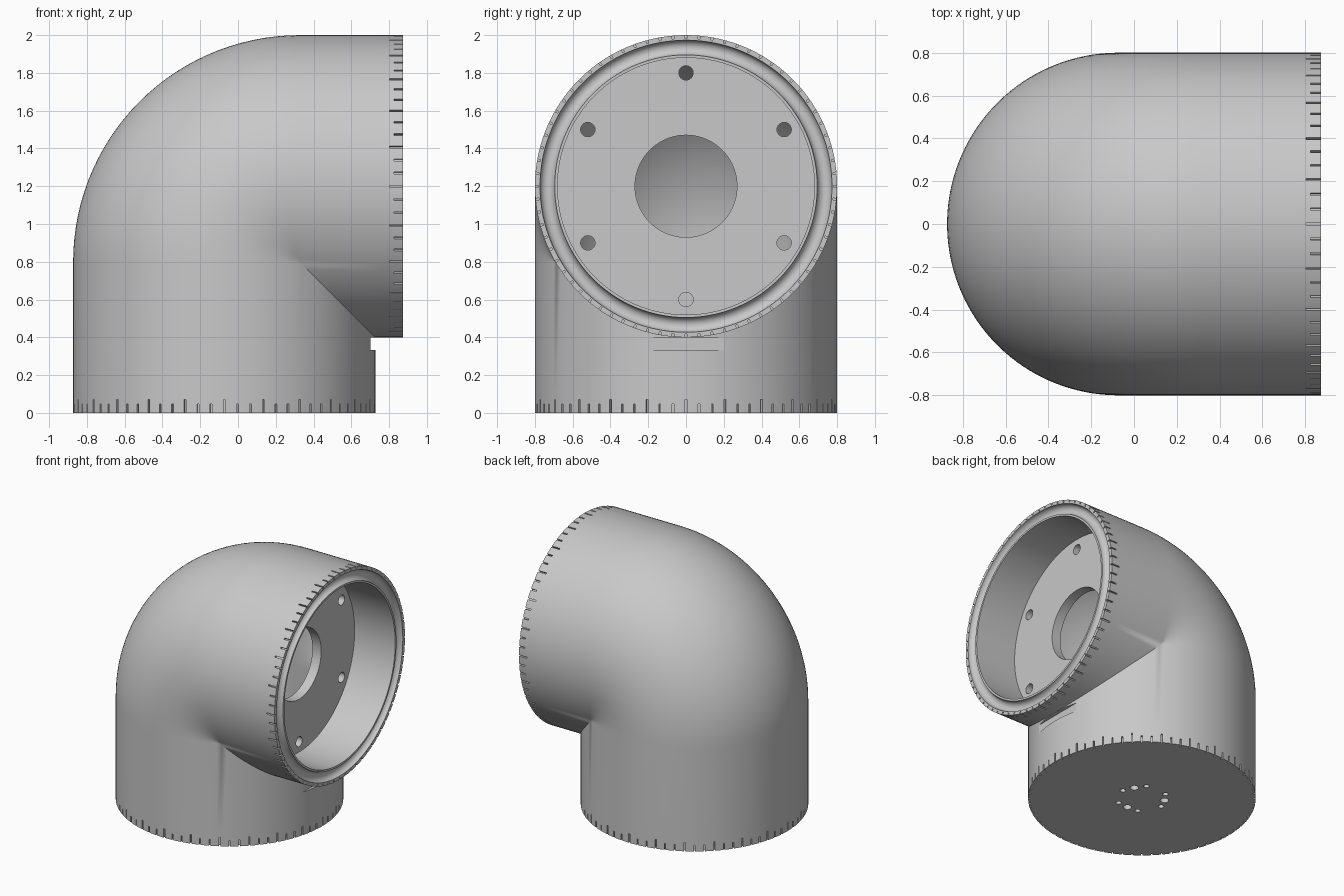
import bpy, bmesh
from math import pi, sin, cos, radians
from mathutils import Matrix, Vector

if "Cube" in bpy.data.objects:
    bpy.data.objects.remove(bpy.data.objects["Cube"])

SEG = 144                      # sides of the pipe
R, RI = 0.80, 0.68             # outer and cavity radius
AXIS_X, AXIS_Z = -0.073, 1.2   # axes of the lower and upper legs
PX, PZ, BEND = 0.327, 0.8, 0.4 # bend pivot and bend radius
END = 0.873                    # open end of the upper leg
FLOOR, BACK = 0.525, 0.45      # front and back of the flange plate

grey = bpy.data.materials.new("plain_grey")
grey.use_nodes = True
colour = (0.58, 0.58, 0.58, 1)
grey.diffuse_color = colour
grey.node_tree.nodes["Principled BSDF"].inputs["Base Color"].default_value = colour


def section(r):
    """Circle as (distance outward from the bend pivot, y)."""
    angles = [2 * pi * (i + 0.5) / SEG for i in range(SEG)]
    return [(BEND - r * cos(a), r * sin(a)) for a in angles]


def low_ring(r, z):
    return [Vector((PX - u, y, z)) for u, y in section(r)]


def high_ring(r, x):
    return [Vector((x, y, PZ + u)) for u, y in section(r)]


def bend_ring(r, a):
    """Outer points turn about the pivot, inner points stay on the mitre."""
    return [Vector((PX - u * cos(a), y, PZ + u * sin(a))) if u > 0
            else Vector((PX - u, y, PZ + u)) for u, y in section(r)]


def bend(r, steps=30):
    return [bend_ring(r, pi / 2 * i / steps) for i in range(steps + 1)]


# Closed wall: outside, grooved rim, cup, flange plate, then the cavity
rings = [low_ring(R, 0), low_ring(R, 0.1)] + bend(R)
rings += [high_ring(R, 0.77), high_ring(R, END)]
for i in range(13):
    a = pi * i / 12
    rings.append(high_ring(0.734 + 0.039 * cos(a), END - 0.039 * sin(a)))
rings += [high_ring(RI, END), high_ring(RI, FLOOR),
          high_ring(0.27, FLOOR), high_ring(0.27, BACK)]
cavity = [low_ring(RI, 0.08)] + bend(RI) + [high_ring(RI, BACK)]
for ring in reversed(cavity):
    rings.append([Vector((min(p.x, BACK), p.y, p.z)) for p in ring])

bm = bmesh.new()
loops = [[bm.verts.new(p) for p in ring] for ring in rings]
for a, b in zip(loops, loops[1:]):
    for i in range(SEG):
        j = (i + 1) % SEG
        bm.faces.new((a[i], a[j], b[j], b[i]))
bm.faces.new(loops[0])
bm.faces.new(loops[-1])
bmesh.ops.remove_doubles(bm, verts=bm.verts, dist=0.0002)
bmesh.ops.recalc_face_normals(bm, faces=bm.faces)
mesh = bpy.data.meshes.new("elbow_housing")
bm.to_mesh(mesh)
bm.free()
mesh.materials.append(grey)
housing = bpy.data.objects.new("elbow_housing", mesh)
bpy.context.collection.objects.link(housing)

# Cutter for the notches, key slot and screw holes
bm = bmesh.new()


def box(place, size):
    bmesh.ops.create_cube(bm, size=1, matrix=place @ Matrix.Diagonal((*size, 1)))


def drill(place, radius, depth):
    bmesh.ops.create_cone(bm, cap_ends=True, segments=32, radius1=radius,
                          radius2=radius, depth=depth, matrix=place)


base = Matrix.Translation((AXIS_X, 0, 0))
mouth = Matrix.Translation((END, 0, AXIS_Z))

# Degree notches round both ends, longer every third one
for i in range(72):
    a = radians(5 * i)
    length = 0.07 if i % 3 == 0 else 0.048
    box(base @ Matrix.Rotation(a, 4, 'Z') @ Matrix.Translation((R, 0, 0)),
        (0.036, 0.01, 2 * length))
    box(mouth @ Matrix.Rotation(a, 4, 'X') @ Matrix.Translation((0, R, 0)),
        (2 * length, 0.036, 0.01))

# Flat key slot under the mouth
box(Matrix.Translation((0.8, 0, 0.366)), (0.2, 0.405, 0.066))

# Flange screw holes
plate = Matrix.Translation(((FLOOR + BACK) / 2, 0, AXIS_Z))
for i in range(6):
    turn = Matrix.Rotation(radians(30 + 60 * i), 4, 'X')
    drill(plate @ turn @ Matrix.Translation((0, 0.6, 0))
          @ Matrix.Rotation(pi / 2, 4, 'Y'), 0.038, 0.2)

# Base holes: three large, six small
for i in range(3):
    turn = base @ Matrix.Rotation(radians(30 + 120 * i), 4, 'Z')
    drill(turn @ Matrix.Translation((0.16, 0, 0)), 0.03, 0.3)
for i in range(6):
    turn = base @ Matrix.Rotation(radians(60 * i), 4, 'Z')
    drill(turn @ Matrix.Translation((0.175, 0, 0)), 0.02, 0.3)

bmesh.ops.recalc_face_normals(bm, faces=bm.faces)
cut_mesh = bpy.data.meshes.new("cutter")
bm.to_mesh(cut_mesh)
bm.free()
cut_mesh.materials.append(grey)
cutter = bpy.data.objects.new("cutter", cut_mesh)
cutter.hide_render = True
bpy.context.collection.objects.link(cutter)

# Cut, then smooth the round surfaces
mod = housing.modifiers.new("cuts", 'BOOLEAN')
mod.operation = 'DIFFERENCE'
mod.solver = 'EXACT'
mod.object = cutter
bpy.ops.object.select_all(action='DESELECT')
housing.select_set(True)
bpy.context.view_layer.objects.active = housing
bpy.ops.object.modifier_apply(modifier=mod.name)
bpy.data.objects.remove(cutter)
bpy.ops.object.shade_smooth_by_angle(angle=radians(30))
